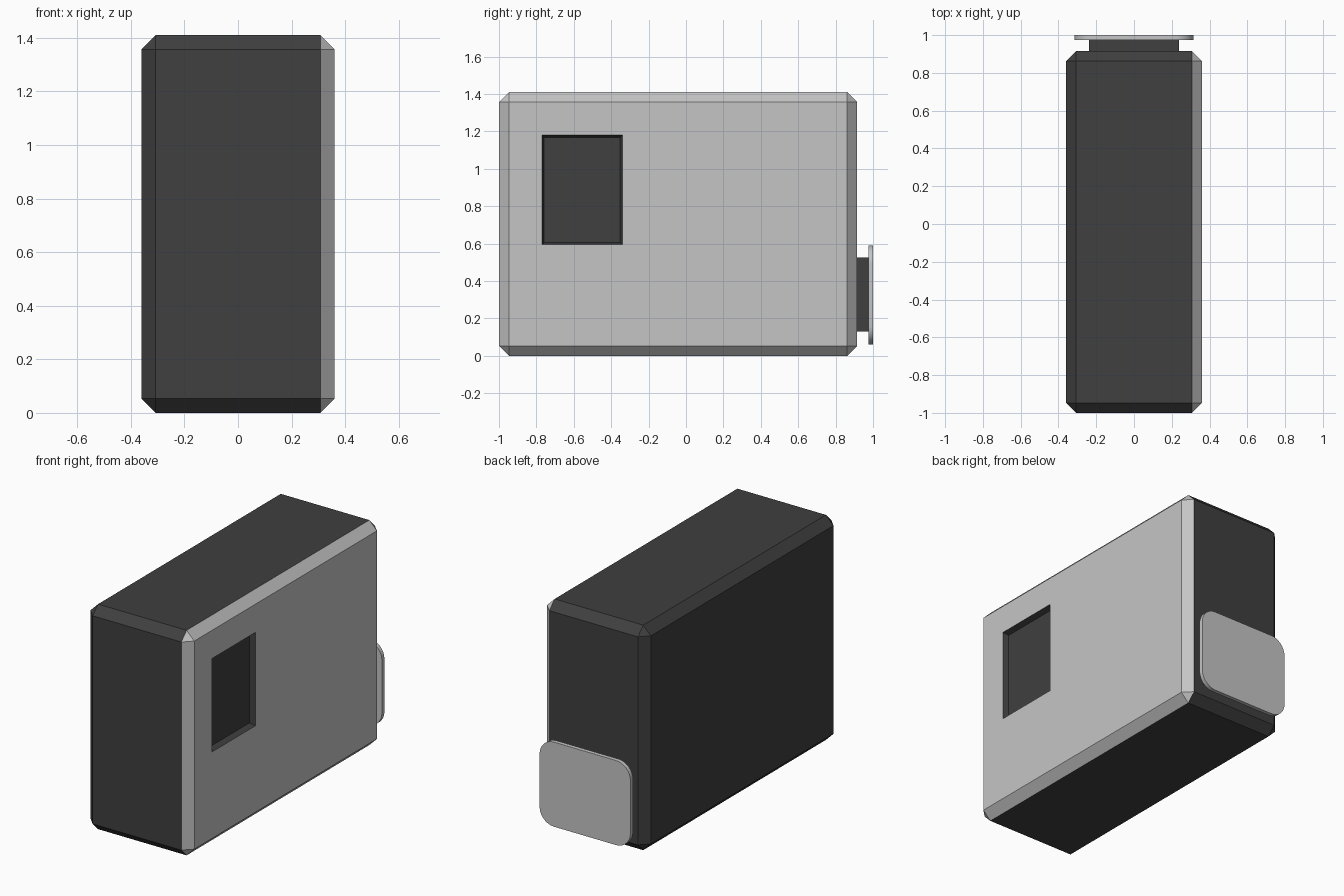
import bpy, bmesh, math
from mathutils import Vector

if "Cube" in bpy.data.objects:
    bpy.data.objects.remove(bpy.data.objects["Cube"])

def material(name, v):
    m = bpy.data.materials.new(name)
    m.diffuse_color = (v, v, v, 1)
    m.use_nodes = True
    m.node_tree.nodes["Principled BSDF"].inputs["Base Color"].default_value = m.diffuse_color
    return m

dark = material("dark grey", 0.05)
light = material("light grey", 0.56)

def finish(bm, name, mats):
    bmesh.ops.recalc_face_normals(bm, faces=bm.faces)
    me = bpy.data.meshes.new(name)
    bm.to_mesh(me)
    bm.free()
    for m in mats:
        me.materials.append(m)
    ob = bpy.data.objects.new(name, me)
    bpy.context.collection.objects.link(ob)
    return ob

def box(lo, hi):
    bm = bmesh.new()
    bmesh.ops.create_cube(bm, size=1)
    for v in bm.verts:
        v.co = Vector([(a + b) / 2 + c * (b - a) for a, b, c in zip(lo, hi, v.co)])
    return bm

# Chamfered body, light on the right side and its chamfers
X, B = 0.36, 0.053
Y0, Y1, Z1 = -1.0, 0.915, 1.41
bm = box((-X, Y0, 0), (X, Y1, Z1))
bmesh.ops.bevel(bm, geom=bm.edges[:], offset=B, segments=1, affect='EDGES')
bm.normal_update()
for f in bm.faces:
    f.material_index = 1 if f.normal.x > 0.3 else 0

# Recessed window: replace the right face by a ring around a sunken panel
side = max(bm.faces, key=lambda f: f.normal.x)
outer = sorted(side.verts, key=lambda v: math.atan2(v.co.z - 0.7, v.co.y))
bm.faces.remove(side)

def rect(x, y0, y1, z0, z1):
    return [bm.verts.new((x, y, z)) for y, z in ((y0, z0), (y1, z0), (y1, z1), (y0, z1))]

rim = rect(X, -0.77, -0.34, 0.595, 1.18)
floor = rect(X - 0.035, -0.758, -0.352, 0.607, 1.168)
for a, b, idx in ((outer, rim, 1), (rim, floor, 0)):
    for i in range(4):
        j = (i + 1) % 4
        bm.faces.new((a[i], a[j], b[j], b[i])).material_index = idx
bm.faces.new(floor).material_index = 0
finish(bm, "body", [dark, light])

# Stem of the rear button
finish(box((-0.237, 0.90, 0.13), (0.237, 0.98, 0.525)), "rear_stem", [dark])

# Rear plate with rounded corners
bm = box((-0.315, 0.975, 0.06), (0.315, 1.0, 0.59))
along_y = [e for e in bm.edges if abs(e.verts[0].co.y - e.verts[1].co.y) > 0.01]
bmesh.ops.bevel(bm, geom=along_y, offset=0.1, segments=8, profile=0.5, affect='EDGES')
plate = finish(bm, "rear_plate", [light])
bpy.context.view_layer.objects.active = plate
plate.select_set(True)
bpy.ops.object.shade_smooth_by_angle(angle=math.radians(30))
